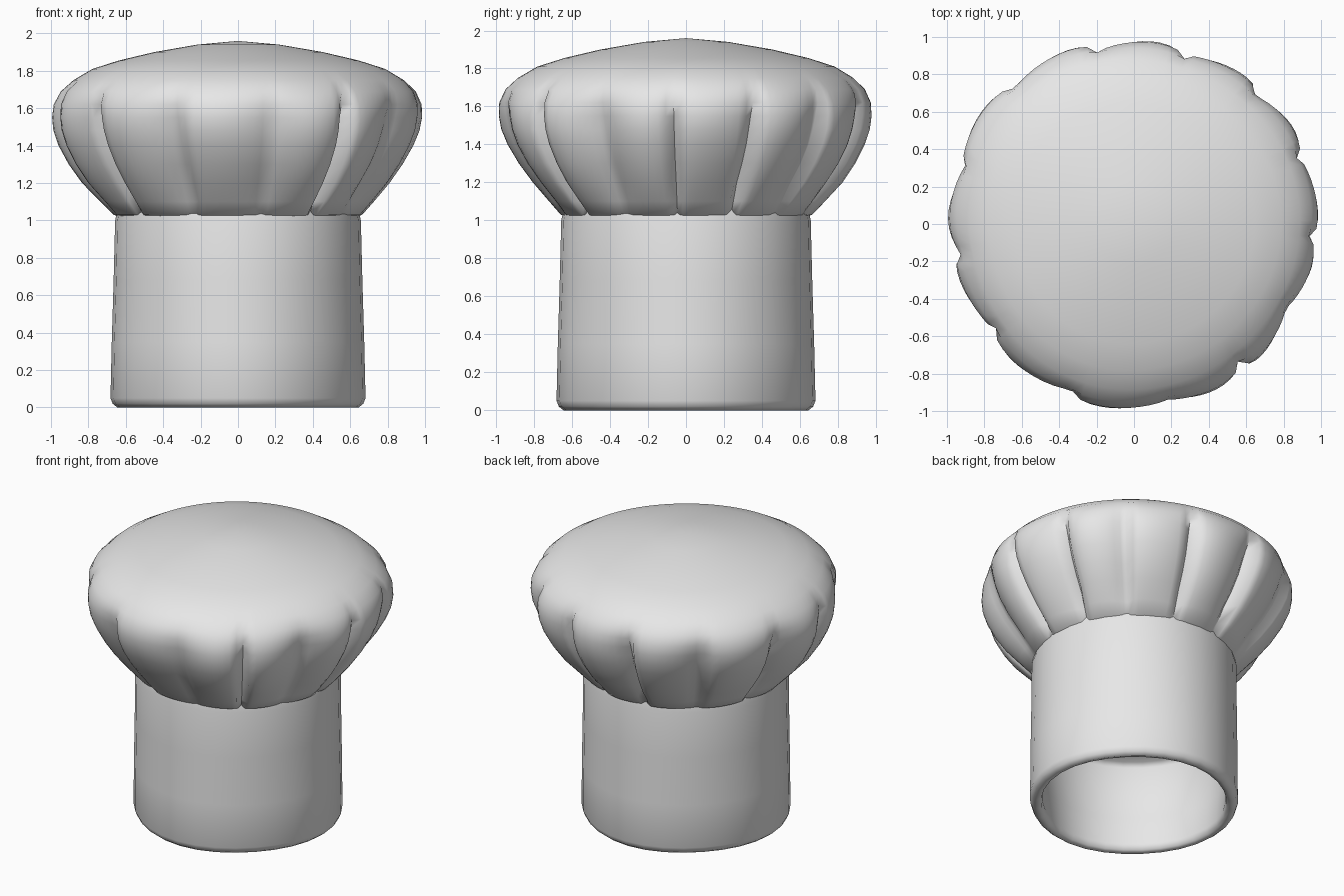
import bpy, bmesh, math, random

random.seed(4)
cube = bpy.data.objects.get("Cube")
if cube:
    bpy.data.objects.remove(cube, do_unlink=True)

cloth = bpy.data.materials.new("white_cloth")
cloth.use_nodes = True
color = (0.8, 0.8, 0.8, 1)
cloth.diffuse_color = color
cloth.node_tree.nodes["Principled BSDF"].inputs["Base Color"].default_value = color


def lathe(name, profile, angles, radius, smooth_angle):
    """Revolve (r, z) points; radius(r, z, column) shapes each point. r = 0 closes to a pole."""
    bm = bmesh.new()
    rings = []
    for r, z in profile:
        if r == 0:
            rings.append([bm.verts.new((0, 0, z))] * len(angles))
            continue
        ring = []
        for i, a in enumerate(angles):
            rr = radius(r, z, i)
            ring.append(bm.verts.new((rr * math.sin(a), -rr * math.cos(a), z)))
        rings.append(ring)
    for low, high in zip(rings, rings[1:]):
        for i in range(len(angles)):
            j = (i + 1) % len(angles)
            corners = list(dict.fromkeys((low[i], low[j], high[j], high[i])))
            bm.faces.new(corners)
    bmesh.ops.recalc_face_normals(bm, faces=bm.faces)
    mesh = bpy.data.meshes.new(name)
    bm.to_mesh(mesh)
    bm.free()
    mesh.materials.append(cloth)
    obj = bpy.data.objects.new(name, mesh)
    bpy.context.collection.objects.link(obj)
    bpy.ops.object.select_all(action="DESELECT")
    obj.select_set(True)
    bpy.context.view_layer.objects.active = obj
    bpy.ops.object.shade_smooth_by_angle(angle=math.radians(smooth_angle))
    return obj


# Head band: outer wall, rolled lower hem and a hollow that widens up to a flat lining
band_profile = [(0.645, 1.06), (0.657, 1.0), (0.665, 0.68), (0.675, 0.35), (0.682, 0.05),
                (0.67, 0.02), (0.645, 0.0), (0.61, 0.01), (0.6, 0.05), (0.615, 0.25),
                (0.645, 0.64), (0.62, 0.67), (0.4, 0.68), (0, 0.68)]
band_angles = [math.tau * i / 32 for i in range(32)]


def band_radius(r, z, i):
    # The lower edge is slightly pulled in on the diagonals
    return r * (1 - 0.025 * math.sin(2 * band_angles[i]) ** 2 * max(0, 1 - z))


lathe("head_band", band_profile, band_angles, band_radius, 75)

# Pleat creases around the puff, in degrees from the front toward the left
folds = [-80, -53, -20, 11, 37, 62, 86, 112, 137, 163, 192, 222, 251]
steps = 10
puff_angles, pleat = [], []
for k, start in enumerate(folds):
    end = folds[k + 1] if k + 1 < len(folds) else folds[0] + 360
    depth = random.uniform(0.06, 0.11)
    skew = random.choice((0.55, 0.7, 1.4))
    for s in range(steps):
        u = s / steps
        puff_angles.append(math.radians(start + (end - start) * u))
        # Full at the middle of a pleat, pinched sharply at the crease
        pleat.append(depth * (1 - math.sin(math.pi * u ** skew) ** 0.6))


def puff_radius(r, z, i):
    rise = min(1, max(0, (z - 1.0) / 0.2))
    fade = min(1, max(0, (1.72 - z) / 0.2))
    a = puff_angles[i]
    uneven = 0.01 * math.sin(3 * a + 5 * z) * rise
    # The puff swells a little toward the back right
    swell = 0.02 * max(0, math.cos(a - math.radians(225))) ** 3 * rise
    return r - pleat[i] * (0.2 + 0.8 * rise) * fade + (uneven + swell) * min(1, r)


# Gathered puff with a soft domed crown
puff_profile = [(0.6, 1.01), (0.665, 1.03), (0.73, 1.1), (0.82, 1.2), (0.89, 1.3),
                (0.945, 1.4), (0.975, 1.48), (0.985, 1.55), (0.98, 1.62), (0.945, 1.69),
                (0.88, 1.75), (0.78, 1.81), (0.64, 1.855), (0.45, 1.9), (0.22, 1.94),
                (0, 1.96)]
lathe("pleated_puff", puff_profile, puff_angles, puff_radius, 65)
